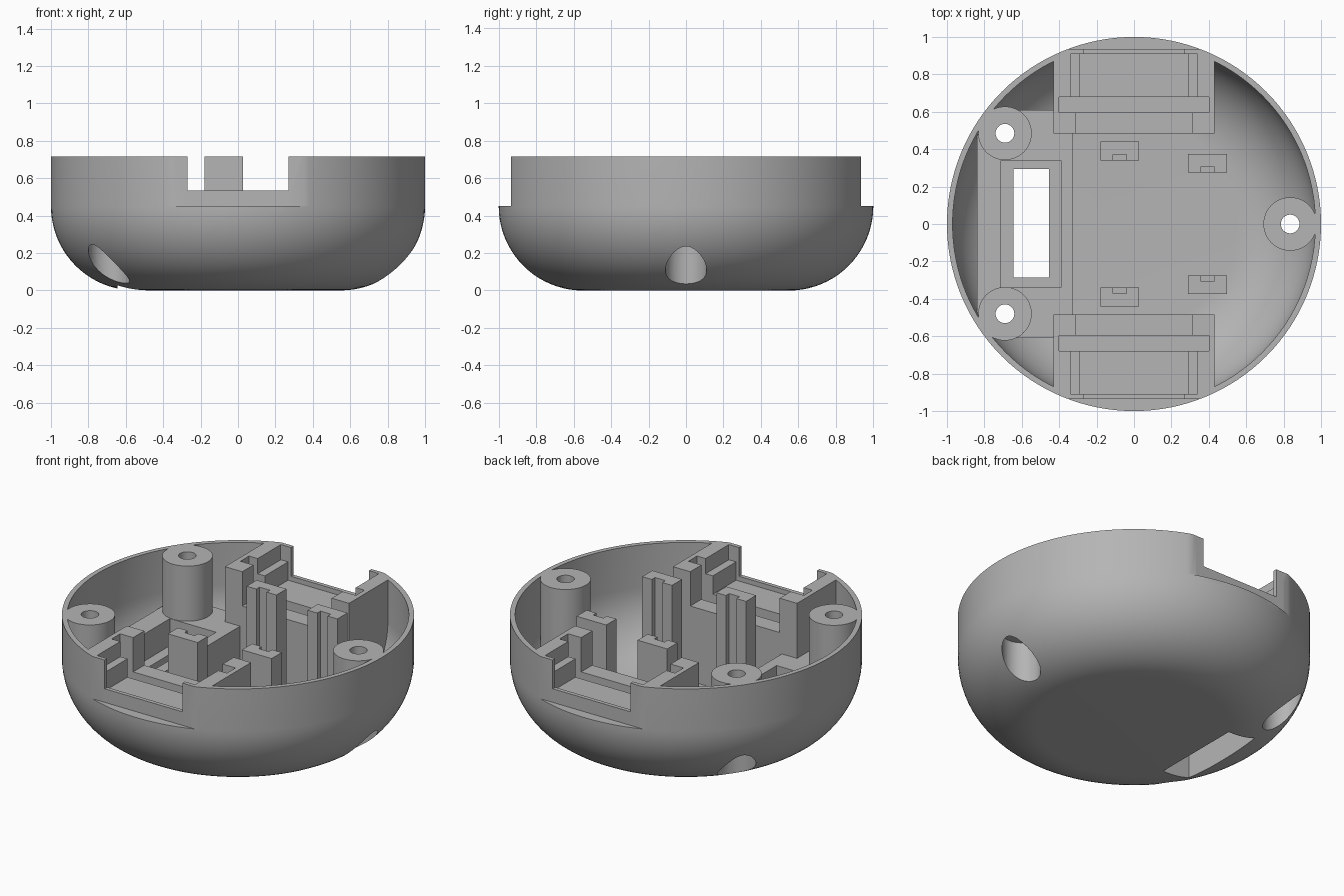
import bpy, bmesh, math
from mathutils import Matrix, Vector

if "Cube" in bpy.data.objects:
    bpy.data.objects.remove(bpy.data.objects["Cube"], do_unlink=True)

TOP = 0.715
BEND = 0.45          # radius of the rounded lower edge
helpers = []

grey = bpy.data.materials.new("plain grey")
grey.use_nodes = True
GREY = (0.46, 0.46, 0.46, 1)
grey.diffuse_color = GREY
grey.node_tree.nodes["Principled BSDF"].inputs["Base Color"].default_value = GREY


def finish(name, bm, helper=False):
    bmesh.ops.recalc_face_normals(bm, faces=bm.faces)
    me = bpy.data.meshes.new(name)
    bm.to_mesh(me)
    bm.free()
    ob = bpy.data.objects.new(name, me)
    bpy.context.collection.objects.link(ob)
    me.materials.append(grey)
    if helper:
        ob.hide_render = True
        helpers.append(ob)
    return ob


def box(name, x0, x1, y0, y1, z0, z1, helper=False):
    bm = bmesh.new()
    size = Vector((x1 - x0, y1 - y0, z1 - z0))
    mid = Vector((x0 + x1, y0 + y1, z0 + z1)) / 2
    bmesh.ops.create_cube(bm, size=1, matrix=Matrix.Translation(mid) @ Matrix.Diagonal(size).to_4x4())
    return finish(name, bm, helper)


def mirror_box(name, x0, x1, y0, y1, z0, z1, side, helper=False):
    ya, yb = sorted((y0 * side, y1 * side))
    return box(name, x0, x1, ya, yb, z0, z1, helper)


def cylinder(name, x, y, radius, z0, z1, helper=False):
    bm = bmesh.new()
    bmesh.ops.create_cone(bm, cap_ends=True, segments=48, radius1=radius, radius2=radius,
                          depth=z1 - z0, matrix=Matrix.Translation((x, y, (z0 + z1) / 2)))
    return finish(name, bm, helper)


def bowl_profile(inset, top):
    pts = [(0, inset)]
    for i in range(21):
        a = math.pi / 2 * i / 20
        r = BEND - inset
        pts.append((1 - BEND + r * math.sin(a), BEND - r * math.cos(a)))
    return pts + [(1 - inset, top)]


def revolve(name, profile, helper=False):
    bm = bmesh.new()
    verts = [bm.verts.new((r, 0, z)) for r, z in profile]
    edges = [bm.edges.new(pair) for pair in zip(verts, verts[1:])]
    bmesh.ops.spin(bm, geom=verts + edges, cent=(0, 0, 0), axis=(0, 0, 1),
                   angle=2 * math.pi, steps=128)
    bmesh.ops.remove_doubles(bm, verts=bm.verts, dist=0.0001)
    return finish(name, bm, helper)


def boolean(ob, tool, operation="DIFFERENCE"):
    mod = ob.modifiers.new("cut", "BOOLEAN")
    mod.operation = operation
    mod.solver = "EXACT"
    mod.object = tool
    bpy.context.view_layer.objects.active = ob
    bpy.ops.object.modifier_apply(modifier=mod.name)


# Bowl shell, and a solid that keeps the inner parts inside it
shell = revolve("bowl_shell", bowl_profile(0, TOP) + bowl_profile(0.03, TOP)[::-1])
limit = revolve("limit_helper", bowl_profile(0.01, 0.9) + [(0, 0.9)], True)

# Flat sides and cable notches at front and back
side_cuts = {}
for s in (-1, 1):
    flat = mirror_box("flat_cutter", -0.6, 0.6, 0.935, 1.2, BEND, 0.9, s, True)
    notch = mirror_box("notch_cutter", -0.27, 0.27, 0.87, 1.1, 0.535, 0.9, s, True)
    side_cuts[s] = [flat, notch]
    for c in side_cuts[s]:
        boolean(shell, c)

# Connector housings
for s, label in ((-1, "front"), (1, "back")):
    housing = mirror_box(label + "_housing", -0.43, 0.43, 0.485, 1.1, 0.005, TOP, s)
    boolean(housing, limit, "INTERSECT")
    cuts = side_cuts[s] + [
        mirror_box("ledge_cutter", -0.34, 0.34, 0.64, 0.91, 0.62, 0.9, s, True),
        mirror_box("channel_cutter", -0.29, 0.29, 0.64, 0.91, 0.505, 0.9, s, True),
        mirror_box("slot_cutter", -0.4, 0.4, 0.595, 0.68, 0.42, 0.9, s, True),
        mirror_box("mouth_cutter", -0.31, 0.31, 0.4, 0.62, 0.5, 0.9, s, True)]
    for c in cuts:
        boolean(housing, c)

# Raised platform with a recess and a window through the base
platform = box("platform", -0.84, -0.325, -0.61, 0.61, 0.005, 0.37)
boolean(platform, limit, "INTERSECT")
for s in (-1, 1):
    boolean(platform, mirror_box("corner_cutter", -0.43, 0, 0.49, 0.8, -0.1, 0.9, s, True))
boolean(platform, box("recess_cutter", -0.71, -0.39, -0.34, 0.34, 0.2, 0.9, True))
window = box("window_cutter", -0.645, -0.455, -0.285, 0.295, -0.1, 0.9, True)
for ob in (platform, shell):
    boolean(ob, window)

# Screw posts with through holes and wide pockets underneath
posts = []
for label, x, y in (("left", 0.835, 0), ("right_front", -0.69, -0.48), ("right_back", -0.69, 0.485)):
    post = cylinder(label + "_screw_post", x, y, 0.143, 0.005, TOP)
    boolean(post, limit, "INTERSECT")
    hole = cylinder("hole_cutter", x, y, 0.05, -0.1, 0.9, True)
    pocket = cylinder("pocket_cutter", x, y, 0.11, -0.1, 0.3, True)
    clear = cylinder("clearance_cutter", x, y, 0.13, -0.1, 0.8, True)
    for ob in (post, shell):
        boolean(ob, pocket)
    boolean(post, hole)
    if x < 0:
        boolean(platform, clear)
    posts.append(post)

# Grooved board clips
for s, end in ((-1, "front"), (1, "back")):
    for label, x, y in (("right", -0.075, 0.34), ("left", 0.393, 0.275)):
        clip = mirror_box(f"{end}_{label}_clip", x - 0.103, x + 0.103, y, y + 0.1, 0.02, TOP, s)
        boolean(clip, mirror_box("groove_cutter", x - 0.036, x + 0.036, y - 0.1, y + 0.032,
                                 0.06, 0.9, s, True))

for h in helpers:
    bpy.data.objects.remove(h, do_unlink=True)

# Smooth the round parts, keeping edges sharp
for ob in [shell] + posts:
    bpy.ops.object.select_all(action="DESELECT")
    ob.select_set(True)
    bpy.context.view_layer.objects.active = ob
    bpy.ops.object.shade_smooth_by_angle(angle=math.radians(30))
